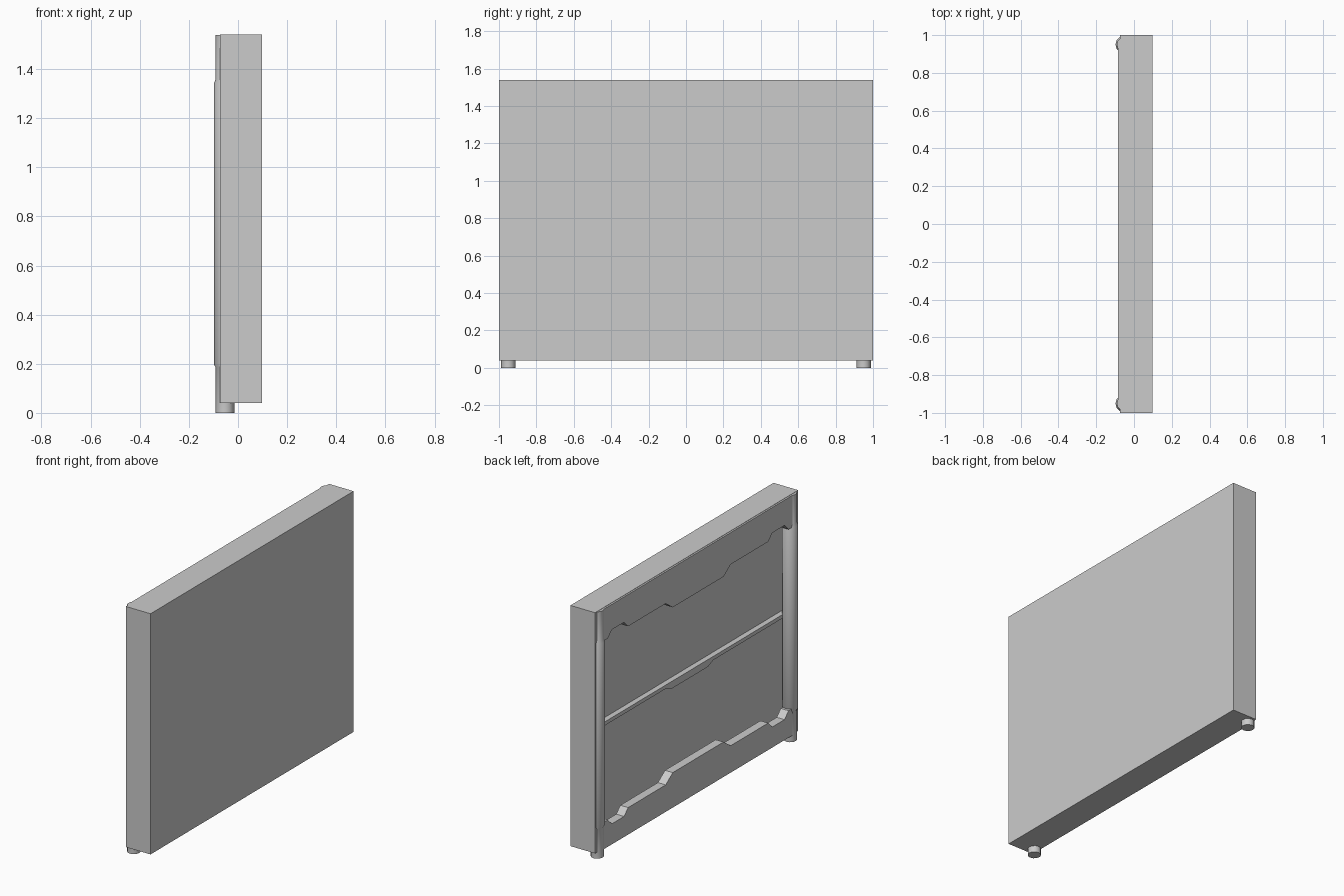
import bpy, bmesh, math

if "Cube" in bpy.data.objects:
    bpy.data.objects.remove(bpy.data.objects["Cube"], do_unlink=True)

grey = bpy.data.materials.new("plain_grey")
grey.use_nodes = True
colour = (0.6, 0.6, 0.6, 1)
grey.diffuse_color = colour
grey.node_tree.nodes["Principled BSDF"].inputs["Base Color"].default_value = colour


def finish(name, bm):
    bmesh.ops.recalc_face_normals(bm, faces=bm.faces)
    mesh = bpy.data.meshes.new(name)
    bm.to_mesh(mesh)
    bm.free()
    mesh.materials.append(grey)
    obj = bpy.data.objects.new(name, mesh)
    bpy.context.collection.objects.link(obj)
    return obj


def plate(name, outline, x_out, x_in):
    """Extrude a y/z outline along x."""
    bm = bmesh.new()
    face = bm.faces.new([bm.verts.new((x_out, y, z)) for y, z in outline])
    grown = bmesh.ops.extrude_face_region(bm, geom=[face])
    moved = [v for v in grown["geom"] if isinstance(v, bmesh.types.BMVert)]
    bmesh.ops.translate(bm, verts=moved, vec=(x_in - x_out, 0, 0))
    return finish(name, bm)


def lathe(name, profile, x, y, sides=12):
    """Stack rings of (radius, height) into a turned post."""
    bm = bmesh.new()
    rings = []
    for r, z in profile:
        angles = [2 * math.pi * i / sides for i in range(sides)]
        rings.append([bm.verts.new((x + r * math.cos(a), y + r * math.sin(a), z)) for a in angles])
    for low, high in zip(rings, rings[1:]):
        for i in range(sides):
            j = (i + 1) % sides
            bm.faces.new((low[i], low[j], high[j], high[i]))
    bm.faces.new(rings[0])
    bm.faces.new(rings[-1])
    obj = finish(name, bm)
    bpy.ops.object.select_all(action="DESELECT")
    obj.select_set(True)
    bpy.context.view_layer.objects.active = obj
    bpy.ops.object.shade_smooth_by_angle(angle=math.radians(31))
    return obj


# Wall slab with a deep recess in its detailed side
BOTTOM, TOP = 0.04, 1.54
BACK, FRONT, RECESS = -0.073, 0.097, 0.008
bm = bmesh.new()
bmesh.ops.create_cube(bm, size=1)
bmesh.ops.scale(bm, vec=(FRONT - BACK, 2, TOP - BOTTOM), verts=bm.verts)
bmesh.ops.translate(bm, vec=((FRONT + BACK) / 2, 0, (TOP + BOTTOM) / 2), verts=bm.verts)
bm.normal_update()
back = min(bm.faces, key=lambda f: f.calc_center_median().x)
bmesh.ops.inset_region(bm, faces=[back], thickness=0.05)
floor = bmesh.ops.extrude_face_region(bm, geom=[back])
for v in floor["geom"]:
    if isinstance(v, bmesh.types.BMVert):
        v.co.x = RECESS
if back.is_valid:
    bmesh.ops.delete(bm, geom=[back], context="FACES_ONLY")
finish("wall_slab", bm)

# Stepped trim plates, mirrored about the middle height
steps = [(0.95, 0.565), (0.89, 0.565), (0.85, 0.605), (0.73, 0.605),
         (0.69, 0.565), (0.32, 0.565), (0.25, 0.515)]
edge = steps + [(-y, h) for y, h in reversed(steps)]
MIDDLE = 0.775
for name, sign, end in (("top_trim", 1, TOP - 0.002), ("bottom_trim", -1, BOTTOM + 0.002)):
    outline = [(y, MIDDLE + sign * h) for y, h in edge] + [(-0.95, end), (0.95, end)]
    plate(name, outline, -0.084, -0.03)

# Middle rail with a deeper centre, set back inside the recess
half = [(0.949, 0.785), (0.949, 0.762), (0.23, 0.762), (0.18, 0.74)]
plate("middle_rail", half + [(-y, z) for y, z in reversed(half)], -0.026, RECESS + 0.002)

# Corner posts with thicker middles and feet
THIN, THICK = 0.038, 0.045
post = [(THIN, 0), (THIN, 0.185), (THICK, 0.198),
        (THICK, 1.342), (THIN, 1.358), (THIN, TOP - 0.002)]
for name, side in (("front_post", -1), ("rear_post", 1)):
    lathe(name, post, -0.053, side * 0.95)
